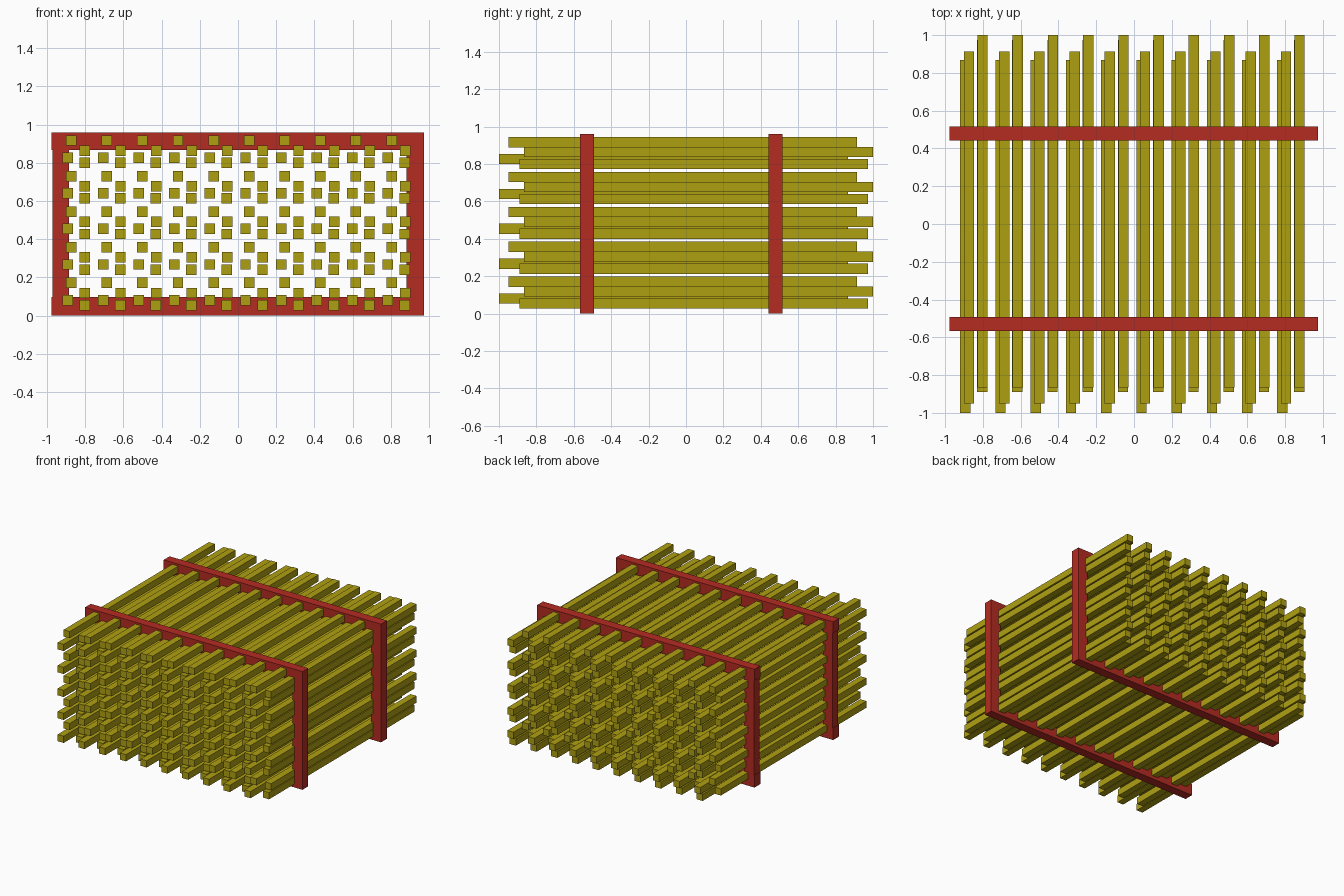
import bpy
import bmesh

if "Cube" in bpy.data.objects:
    bpy.data.objects.remove(bpy.data.objects["Cube"])


def material(name, color):
    m = bpy.data.materials.new(name)
    m.diffuse_color = color
    m.use_nodes = True
    m.node_tree.nodes["Principled BSDF"].inputs["Base Color"].default_value = m.diffuse_color
    return m


def box(name, lo, hi, mat):
    """Axis-aligned box between two corners."""
    bm = bmesh.new()
    bmesh.ops.create_cube(bm, size=1)
    for v in bm.verts:
        v.co = [hi[i] if v.co[i] > 0 else lo[i] for i in range(3)]
    mesh = bpy.data.meshes.new(name)
    bm.to_mesh(mesh)
    bm.free()
    mesh.materials.append(mat)
    obj = bpy.data.objects.new(name, mesh)
    bpy.context.collection.objects.link(obj)
    return obj


def repeat(obj, axis, count, step):
    mod = obj.modifiers.new("repeat", "ARRAY")
    mod.count = count
    mod.use_relative_offset = False
    mod.use_constant_offset = True
    offset = [0, 0, 0]
    offset[axis] = step
    mod.constant_offset_displace = offset


wood = material("yellow_wood", (0.43, 0.35, 0.006, 1))
red = material("red_strap", (0.46, 0.025, 0.016, 1))

# Four staggered stick sets: first x, lowest z, front end, back end
PITCH = 0.1865
HALF = 0.0273
sets = [
    (-0.874, 0.171, -0.95, 0.913),
    (-0.802, 0.118, -0.865, 1.0),
    (-0.893, 0.081, -1.0, 0.867),
    (-0.804, 0.054, -0.89, 0.974),
]
for i, (x, z, y0, y1) in enumerate(sets):
    sticks = box(f"stick_layer_{i + 1}", (x - HALF, y0, z - HALF),
                 (x + HALF, y1, z + HALF), wood)
    repeat(sticks, 0, 10, PITCH)
    repeat(sticks, 2, 5, PITCH)

# Two rectangular binding frames around the stack
for label, y0, y1 in (("front", -0.566, -0.493), ("back", 0.442, 0.517)):
    box(f"{label}_frame_top", (-0.977, y0, 0.868), (0.975, y1, 0.96), red)
    box(f"{label}_frame_bottom", (-0.977, y0, 0), (0.975, y1, 0.097), red)
    box(f"{label}_frame_left_post", (-0.971, y0, 0.097), (-0.885, y1, 0.868), red)
    box(f"{label}_frame_right_post", (0.884, y0, 0.097), (0.975, y1, 0.868), red)
